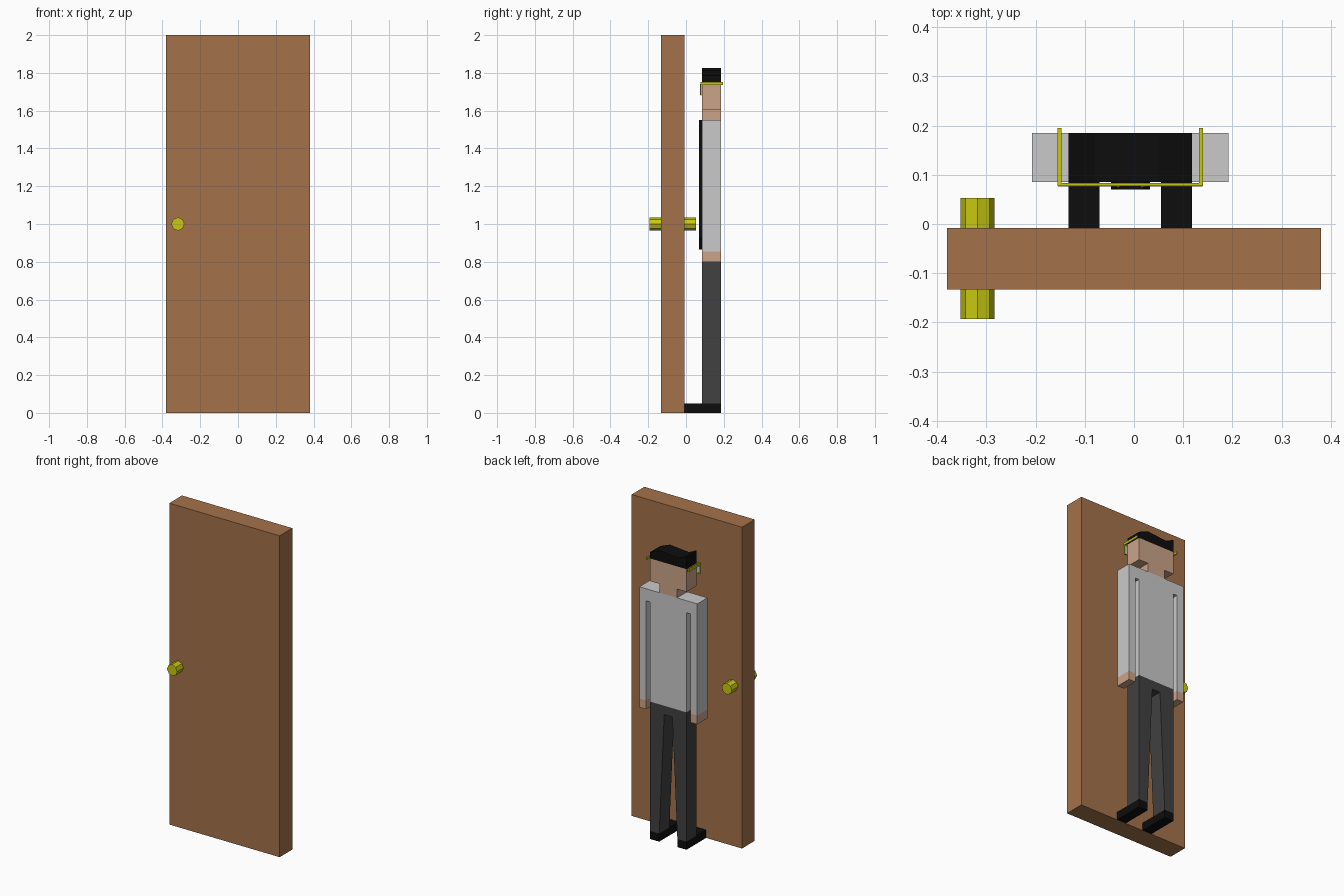
import bpy, bmesh, math
from mathutils import Matrix

if "Cube" in bpy.data.objects:
    bpy.data.objects.remove(bpy.data.objects["Cube"])


def colour(name, r, g, b):
    m = bpy.data.materials.new(name)
    m.diffuse_color = (r, g, b, 1)
    m.use_nodes = True
    m.node_tree.nodes["Principled BSDF"].inputs["Base Color"].default_value = m.diffuse_color
    return m


wood = colour("wood brown", 0.37, 0.17, 0.07)
brass = colour("brass yellow", 0.58, 0.58, 0.006)
white = colour("shirt grey", 0.59, 0.59, 0.59)
cloth = colour("trouser grey", 0.052, 0.052, 0.052)
black = colour("black", 0.004, 0.004, 0.004)
skin = colour("skin", 0.60, 0.37, 0.25)
glass = colour("lens grey", 0.55, 0.58, 0.50)


def finish(name, bm, mat):
    bmesh.ops.recalc_face_normals(bm, faces=bm.faces)
    me = bpy.data.meshes.new(name)
    bm.to_mesh(me)
    bm.free()
    me.materials.append(mat)
    ob = bpy.data.objects.new(name, me)
    bpy.context.collection.objects.link(ob)
    return ob


def prism(name, outline, y0, y1, mat):
    """Extrude an x-z outline from y0 to y1."""
    bm = bmesh.new()
    face = bm.faces.new([bm.verts.new((x, y0, z)) for x, z in outline])
    new = bmesh.ops.extrude_face_region(bm, geom=[face])["geom"]
    verts = [v for v in new if isinstance(v, bmesh.types.BMVert)]
    bmesh.ops.translate(bm, verts=verts, vec=(0, y1 - y0, 0))
    return finish(name, bm, mat)


def box(name, x0, x1, y0, y1, z0, z1, mat):
    return prism(name, [(x0, z0), (x1, z0), (x1, z1), (x0, z1)], y0, y1, mat)


def mirrored(half):
    """Close a right-hand half outline about the figure's middle."""
    right = [(CX + x, z) for x, z in half]
    left = [(CX - x, z) for x, z in reversed(half)]
    return right + left


CX = -0.0075            # middle of the figure
BACK, FRONT = 0.185, 0.085

# Door with an octagonal knob on each face
box("door", -0.38, 0.38, -0.133, -0.008, 0, 2, wood)
for name, y in (("front_knob", -0.163), ("back_knob", 0.0225)):
    bm = bmesh.new()
    bmesh.ops.create_cone(bm, cap_ends=True, segments=8, radius1=0.035,
                          radius2=0.035, depth=0.061,
                          matrix=Matrix.Translation((-0.318, y, 1.0))
                          @ Matrix.Rotation(math.pi / 2, 4, 'X'))
    finish(name, bm, brass)

# Shirt with slits between sleeves and torso
prism("shirt", mirrored([(0.1255, 0.855), (0.1255, 1.475), (0.153, 1.475),
                         (0.153, 0.855), (0.1995, 0.855), (0.1995, 1.55)]),
      FRONT, BACK, white)

# Trousers, legs tapering down from a flat crotch
prism("trousers", mirrored([(0.028, 0.80), (0.0625, 0.05), (0.1255, 0.05),
                            (0.1255, 0.855)]), FRONT, BACK, cloth)

# Hands and shoes on both sides
for side, s in (("left", -1), ("right", 1)):
    def pair(name, a, b, *rest):
        x0, x1 = sorted((CX + s * a, CX + s * b))
        box(side + name, x0, x1, *rest)
    pair("_hand", 0.153, 0.1995, FRONT, BACK, 0.80, 0.855, skin)
    pair("_shoe", 0.0625, 0.1255, -0.008, BACK, 0, 0.05, black)
    # Spectacle arm, lens and outer rim
    pair("_spectacle_arm", 0.140, 0.148, 0.077, 0.195, 1.737, 1.751, brass)
    pair("_lens", 0.025, 0.146, 0.076, 0.080, 1.685, 1.745, glass)
    pair("_outer_rim", 0.140, 0.147, 0.079, 0.083, 1.682, 1.74, brass)
    pair("_inner_rim", 0.022, 0.029, 0.075, 0.083, 1.682, 1.74, brass)
    pair("_lower_rim", 0.022, 0.147, 0.076, 0.083, 1.680, 1.687, brass)
box("spectacle_bar", CX - 0.148, CX + 0.148, 0.077, 0.083, 1.737, 1.751, brass)

# Neck, head and hair with an uneven top
box("neck", CX - 0.06, CX + 0.06, FRONT, BACK, 1.55, 1.605, skin)
box("head", CX - 0.1255, CX + 0.1255, FRONT, BACK, 1.605, 1.746, skin)
prism("hair", [(-0.133, 1.746), (0.118, 1.746), (0.118, 1.785), (0.05, 1.812),
               (-0.02, 1.805), (-0.08, 1.80), (-0.133, 1.825)],
      FRONT, BACK, black)

# Necktie with a knot and a pointed end
prism("necktie", mirrored([(0.002, 0.865), (0.0395, 0.93), (0.016, 1.49),
                           (0.028, 1.55)]), 0.07, FRONT, black)
